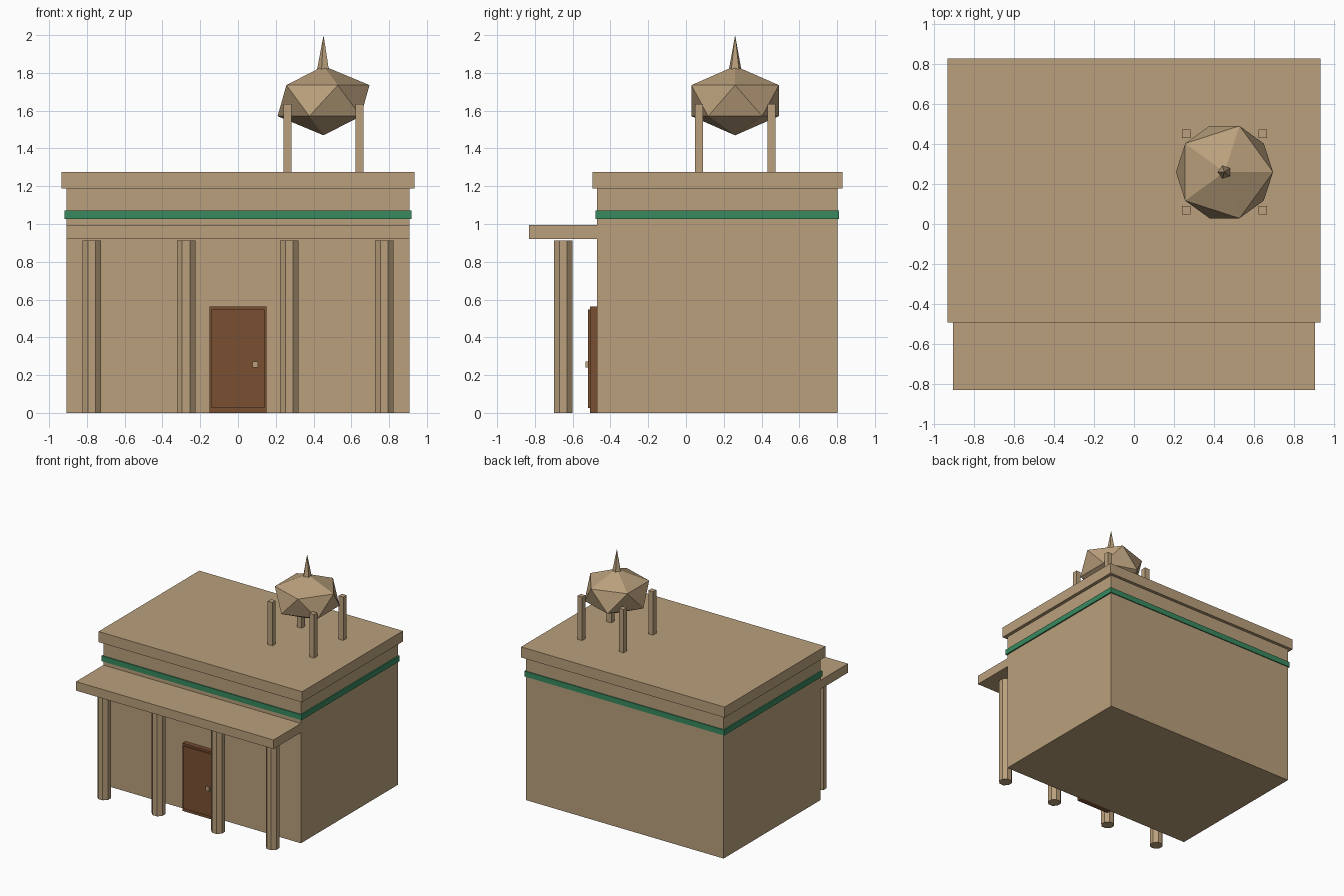
import bpy
import math

default = bpy.data.objects.get("Cube")
if default:
    bpy.data.objects.remove(default, do_unlink=True)


def srgb(*rgb):
    return [((v / 255 + 0.055) / 1.055) ** 2.4 for v in rgb] + [1.0]


def material(name, colour):
    mat = bpy.data.materials.new(name)
    mat.use_nodes = True
    mat.diffuse_color = colour
    mat.node_tree.nodes["Principled BSDF"].inputs["Base Color"].default_value = colour
    return mat


SAND = material("sandstone", srgb(186, 160, 124))
GREEN = material("green band", srgb(57, 138, 96))
WOOD = material("brown wood", srgb(122, 80, 50))


def finish(name, mat):
    obj = bpy.context.object
    obj.name = obj.data.name = name
    obj.data.materials.append(mat)
    return obj


def box(name, mat, x, y, z):
    """Box from (low, high) pairs on each axis."""
    spans = (x, y, z)
    bpy.ops.mesh.primitive_cube_add(size=1, location=[(a + b) / 2 for a, b in spans])
    obj = finish(name, mat)
    obj.scale = [b - a for a, b in spans]
    return obj


# Building body, band and roof slab
box("building_body", SAND, (-0.907, 0.907), (-0.47, 0.802), (0, 1.2))
box("green_band", GREEN, (-0.918, 0.918), (-0.478, 0.81), (1.027, 1.072))
box("roof_slab", SAND, (-0.935, 0.935), (-0.494, 0.828), (1.187, 1.275))

# Porch canopy and its octagonal columns
box("porch_canopy", SAND, (-0.907, 0.907), (-0.83, -0.46), (0.92, 0.995))
for i in range(4):
    bpy.ops.mesh.primitive_cylinder_add(
        vertices=8, radius=0.053, depth=0.912,
        location=(-0.774 + i * 0.516, -0.65, 0.456), rotation=(0, 0, math.pi / 8))
    column = finish(f"porch_column_{i + 1}", SAND)
    column.location.x = (-0.774, -0.275, 0.272, 0.774)[i]

# Door
box("door_frame", WOOD, (-0.152, 0.152), (-0.508, -0.46), (0, 0.563))
box("door_panel", WOOD, (-0.14, 0.14), (-0.519, -0.5), (0.027, 0.547))
box("door_knob", SAND, (0.076, 0.107), (-0.533, -0.51), (0.239, 0.273))

# Rooftop tank: four posts, faceted ball and spike
CX, CY, HALF = 0.453, 0.26, 0.0215
for side, sx in (("left", 1), ("right", -1)):
    for end, sy in (("front", -1), ("back", 1)):
        px, py = CX + sx * 0.191, CY + sy * 0.192
        box(f"tank_post_{end}_{side}", SAND, (px - HALF, px + HALF),
            (py - HALF, py + HALF), (1.27, 1.635))

bpy.ops.mesh.primitive_ico_sphere_add(subdivisions=1, radius=0.272, location=(CX, CY, 1.653))
finish("tank_ball", SAND).scale.z = 0.675

bpy.ops.mesh.primitive_cone_add(vertices=5, radius1=0.034, radius2=0, depth=0.18,
                                location=(CX, CY, 1.91), rotation=(0, 0, math.pi / 10))
finish("tank_spike", SAND)
